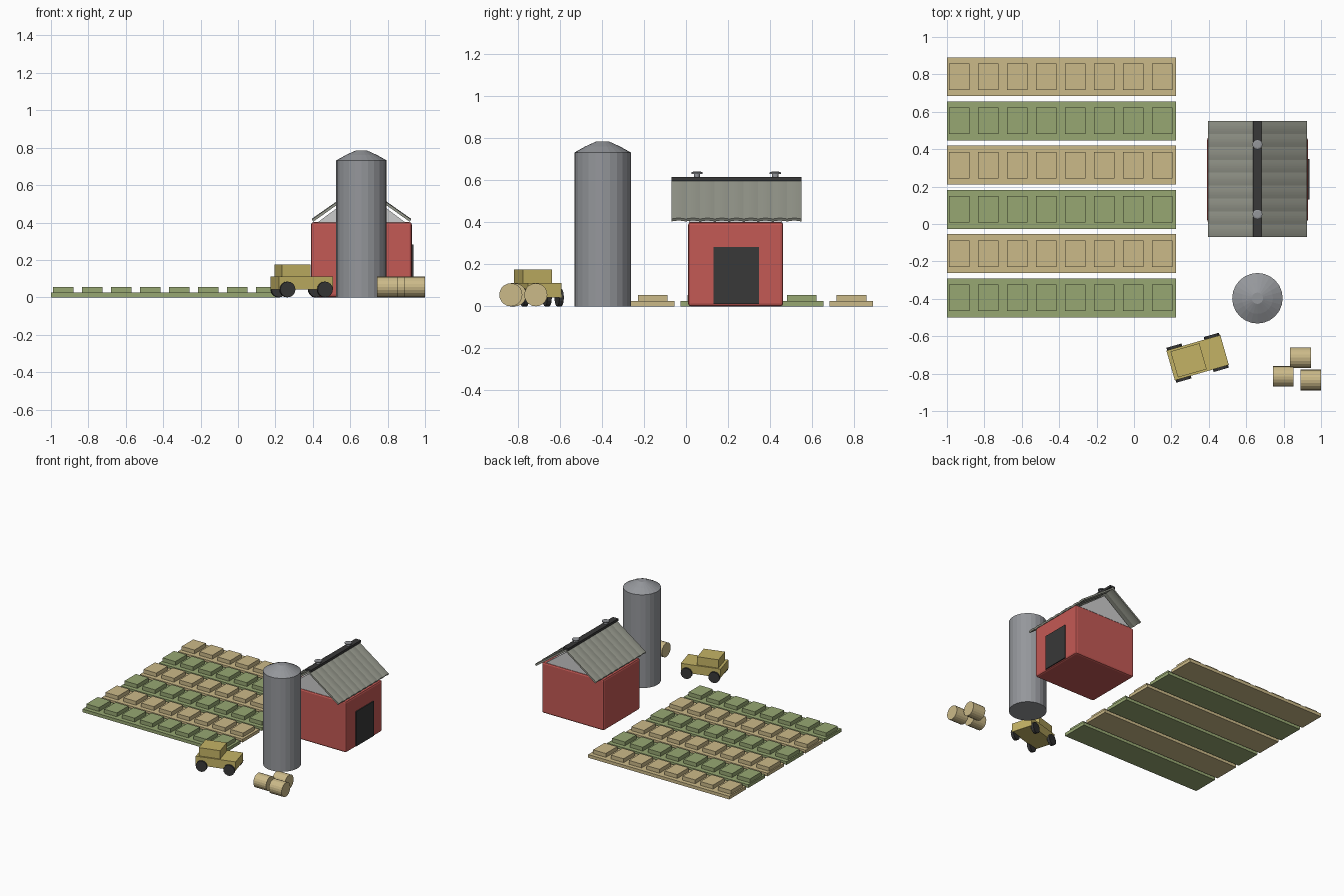
import bpy, bmesh, math
from mathutils import Matrix, Vector

if "Cube" in bpy.data.objects:
    bpy.data.objects.remove(bpy.data.objects["Cube"])


def material(name, rgb):
    m = bpy.data.materials.new(name)
    m.diffuse_color = (*rgb, 1)
    m.use_nodes = True
    m.node_tree.nodes["Principled BSDF"].inputs["Base Color"].default_value = m.diffuse_color
    return m


TAN = material("straw", (0.60, 0.49, 0.25))
GREEN = material("crop_green", (0.31, 0.39, 0.17))
RED = material("barn_red", (0.55, 0.10, 0.09))
DARK = material("dark", (0.04, 0.04, 0.04))
ROOF = material("roof_sheet", (0.30, 0.31, 0.26))
STEEL = material("steel", (0.30, 0.31, 0.33))
YELLOW = material("tractor_yellow", (0.55, 0.45, 0.13))


def finish(bm, name, mat=None):
    bmesh.ops.recalc_face_normals(bm, faces=bm.faces[:])
    me = bpy.data.meshes.new(name)
    bm.to_mesh(me)
    bm.free()
    ob = bpy.data.objects.new(name, me)
    bpy.context.collection.objects.link(ob)
    if mat:
        me.materials.append(mat)
    return ob


def add_box(bm, lo, hi):
    lo, hi = Vector(lo), Vector(hi)
    bmesh.ops.create_cube(bm, size=1, matrix=Matrix.Translation((lo + hi) / 2)
                          @ Matrix.Diagonal((*(hi - lo), 1)))


def box(name, lo, hi, mat=None):
    bm = bmesh.new()
    add_box(bm, lo, hi)
    return finish(bm, name, mat)


def cylinder(name, centre, r, depth, mat, sides=16, axis='Z'):
    bm = bmesh.new()
    rot = {'Z': Matrix(), 'X': Matrix.Rotation(math.pi / 2, 4, 'Y'),
           'Y': Matrix.Rotation(math.pi / 2, 4, 'X')}[axis]
    bmesh.ops.create_cone(bm, cap_ends=True, segments=sides, radius1=r, radius2=r,
                          depth=depth, matrix=Matrix.Translation(centre) @ rot)
    return finish(bm, name, mat)


def lathe(name, x, y, profile, mat, sides):
    bm = bmesh.new()
    rings = [[bm.verts.new((x + r * math.cos(2 * math.pi * i / sides),
                            y + r * math.sin(2 * math.pi * i / sides), z))
              for i in range(sides)] for r, z in profile]
    for a, b in zip(rings, rings[1:]):
        for i in range(sides):
            j = (i + 1) % sides
            bm.faces.new((a[i], a[j], b[j], b[i]))
    bm.faces.new(rings[0])
    bm.faces.new(rings[-1])
    return finish(bm, name, mat)


# Field: six strips, each with eight crop blocks
for i in range(6):
    y = -0.395 + 0.2365 * i
    mat = TAN if i % 2 else GREEN
    box(f"field_strip_{i + 1}", (-1, y - 0.104, 0), (0.225, y + 0.104, 0.025), mat)
    bm = bmesh.new()
    for k in range(8):
        x = -0.99 + 0.155 * k
        add_box(bm, (x, y - 0.071, 0.025), (x + 0.11, y + 0.071, 0.055))
    finish(bm, f"crop_row_{i + 1}", mat)

# Barn walls and door
walls = box("barn_walls", (0.39, 0.01, 0), (0.93, 0.463, 0.402), RED)
bev = walls.modifiers.new("bevel", 'BEVEL')
bev.width = 0.014
bev.segments = 2
box("barn_door", (0.92, 0.13, 0.01), (0.937, 0.347, 0.282), DARK)

# Gable prism under the roof
bm = bmesh.new()
ends = [[bm.verts.new((x, y, z)) for x, z in ((0.425, 0.4), (0.895, 0.4), (0.66, 0.575))]
        for y in (0.015, 0.458)]
bm.faces.new(ends[0])
bm.faces.new(ends[1])
for i in range(3):
    j = (i + 1) % 3
    bm.faces.new((ends[0][i], ends[0][j], ends[1][j], ends[1][i]))
finish(bm, "barn_gables")

# Corrugated roof sheets, mirrored about the ridge
WAVES, STEPS = 9, 72
for side, label in ((-1, "left"), (1, "right")):
    bm = bmesh.new()
    rows = []
    for i in range(STEPS + 1):
        y = -0.07 + 0.62 * i / STEPS
        w = 0.004 * abs(math.sin(math.pi * WAVES * i / STEPS))
        rows.append([bm.verts.new((0.66 + side * dx, y, z + w)) for dx, z in
                     ((0.265, 0.416), (0.0, 0.602), (0.0, 0.587), (0.258, 0.404))])
    for a, b in zip(rows, rows[1:]):
        for i in range(4):
            j = (i + 1) % 4
            bm.faces.new((a[i], a[j], b[j], b[i]))
    bm.faces.new(rows[0])
    bm.faces.new(rows[-1])
    finish(bm, f"roof_sheet_{label}", ROOF)

# Ridge cap and vents
box("ridge_cap", (0.637, -0.07, 0.597), (0.683, 0.55, 0.615), DARK)
for i, y in enumerate((0.052, 0.425)):
    lathe(f"roof_vent_{i + 1}", 0.66, y, [(0.015, 0.61), (0.015, 0.63), (0.027, 0.631),
                                          (0.027, 0.638), (0.018, 0.641)], STEEL, 12)

# Silo
silo = lathe("silo", 0.66, -0.397, [(0.135, 0), (0.135, 0.732), (0.083, 0.761),
                                    (0.03, 0.785)], STEEL, 24)

# Farm vehicle, built at the origin and turned into place
parts = [box("vehicle_body", (-0.15, -0.083, 0.042), (0.15, 0.083, 0.11), YELLOW),
         box("vehicle_cab", (-0.13, -0.072, 0.108), (0.03, 0.072, 0.175), YELLOW)]
for n, x in (("rear", -0.104), ("front", 0.104)):
    for s, side in ((-1, "right"), (1, "left")):
        parts.append(cylinder(f"{n}_{side}_wheel", (x, s * 0.086, 0.042), 0.042, 0.022,
                              DARK, 16, 'Y'))
place = Matrix.Translation((0.34, -0.715, 0)) @ Matrix.Rotation(math.radians(16), 4, 'Z')
for ob in parts:
    ob.data.transform(place)

# Round hay bales
for i, (x, y) in enumerate(((0.89, -0.715), (0.797, -0.815), (0.945, -0.834))):
    cylinder(f"hay_bale_{i + 1}", (x, y, 0.055), 0.055, 0.11, TAN, 20, 'X')
